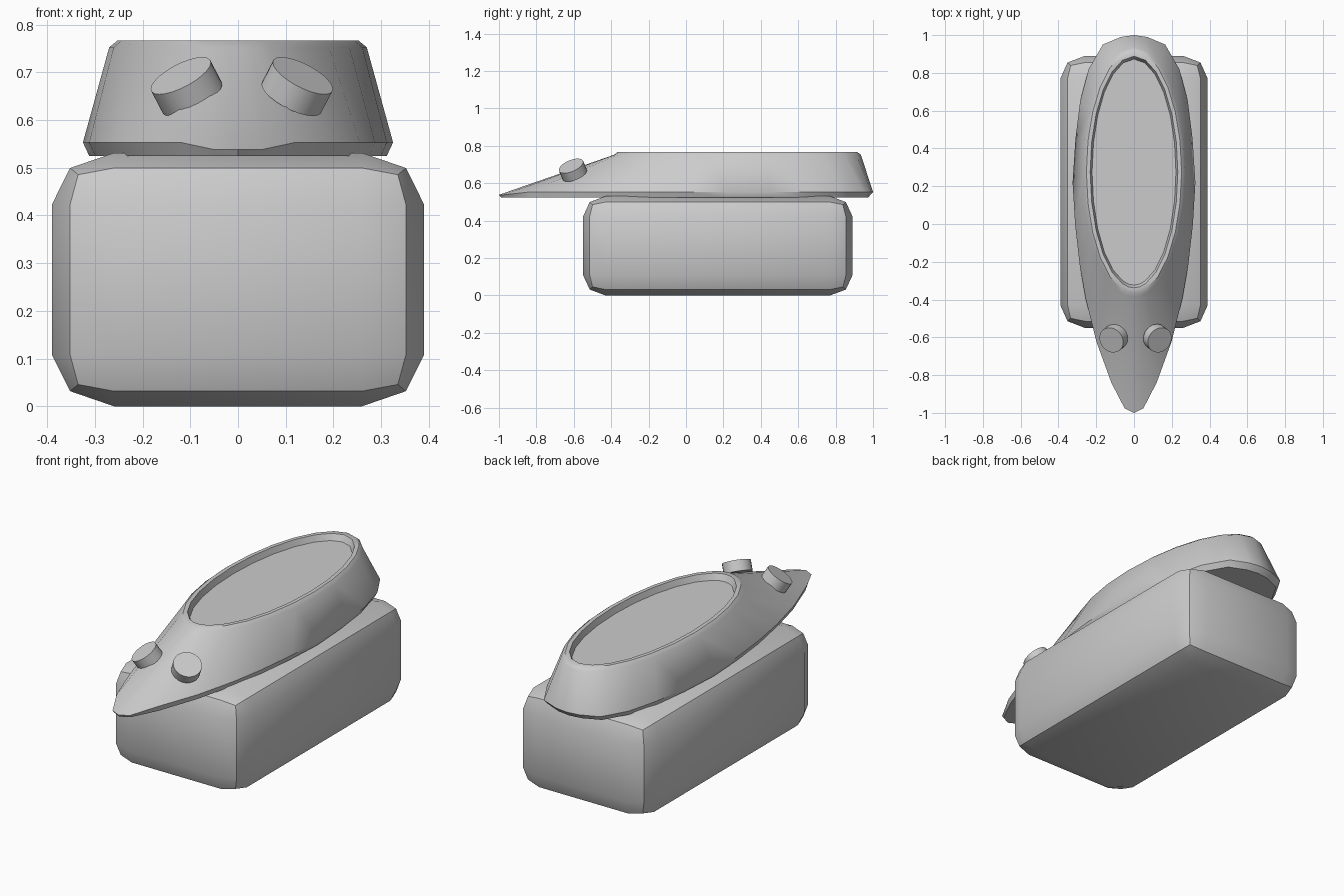
import bpy, bmesh, math
from mathutils import Vector, Matrix

if "Cube" in bpy.data.objects:
    bpy.data.objects.remove(bpy.data.objects["Cube"])


def finish(name, bm, angle=35):
    bmesh.ops.recalc_face_normals(bm, faces=bm.faces[:])
    me = bpy.data.meshes.new(name)
    bm.to_mesh(me)
    bm.free()
    ob = bpy.data.objects.new(name, me)
    bpy.context.collection.objects.link(ob)
    bpy.ops.object.select_all(action='DESELECT')
    ob.select_set(True)
    bpy.context.view_layer.objects.active = ob
    bpy.ops.object.shade_smooth_by_angle(angle=math.radians(angle))
    return ob


# base block: two-segment rounded box
bevel = Vector((0.13, 0.12, 0.108))
half = Vector((0.39, 0.72, 0.2655))
bm = bmesh.new()
bmesh.ops.create_cube(bm, size=2)
for v in bm.verts:
    v.co = Vector([v.co[i] * half[i] / bevel[i] for i in range(3)])
bmesh.ops.bevel(bm, geom=bm.edges[:], offset=1, segments=2, profile=0.5, affect='EDGES')
for v in bm.verts:
    v.co = Vector([v.co[i] * bevel[i] for i in range(3)]) + Vector((0, 0.17, half.z))
finish("base_block", bm, 40)

# pointed shell: loft from a teardrop rim up to an oval rim with a recessed top
angles = [0, 15, 30, 45, 60, 75, 90, 105, 120, 135, 150, 165, 173, 180]
teardrop = [(0, 1.0), (.07, .99), (.165, .95), (.24, .82), (.285, .65), (.31, .45),
            (.325, .22), (.312, 0), (.287, -.22), (.255, -.4), (.2, -.62),
            (.12, -.84), (.05, -.975), (0, -1.0)]


def oval(rx, ry, cy=0.275):
    return [(rx * math.sin(math.radians(a)), cy + ry * math.cos(math.radians(a)))
            for a in angles]


rings = [([(x * .96, y * .975 if y > 0 else y * .99) for x, y in teardrop], .525),
         (teardrop, .55),
         (oval(.27, .66), .752),
         (oval(.252, .64), .767),
         (oval(.232, .613), .767),
         (oval(.222, .598), .735)]
rings[1] = (teardrop, .553)
bm = bmesh.new()
loops = []
for pts, z in rings:
    full = pts + [(-x, y) for x, y in pts[-2:0:-1]]
    # the tip thins out towards the front of the lower rim
    loops.append([bm.verts.new((x, y, z - (.015 if z == .553 and y < -.9 else 0)))
                  for x, y in full])
n = len(loops[0])
for a, b in zip(loops, loops[1:]):
    for i in range(n):
        j = (i + 1) % n
        bm.faces.new((a[i], a[j], b[j], b[i]))
bm.faces.new(loops[0])
bm.faces.new(loops[-1])
finish("pointed_shell", bm, 40)

# pair of tilted round buttons
for side, label in ((-1, "left"), (1, "right")):
    axis = Vector((side * .47, -.38, .9)).normalized()
    centre = Vector((.008 + side * .116, -.605, .67))
    rot = axis.to_track_quat('Z', 'Y').to_matrix().to_4x4()
    bm = bmesh.new()
    bmesh.ops.create_cone(bm, cap_ends=True, segments=24, radius1=.07, radius2=.07,
                          depth=.055, matrix=Matrix.Translation(centre) @ rot)
    finish(label + "_button", bm)
